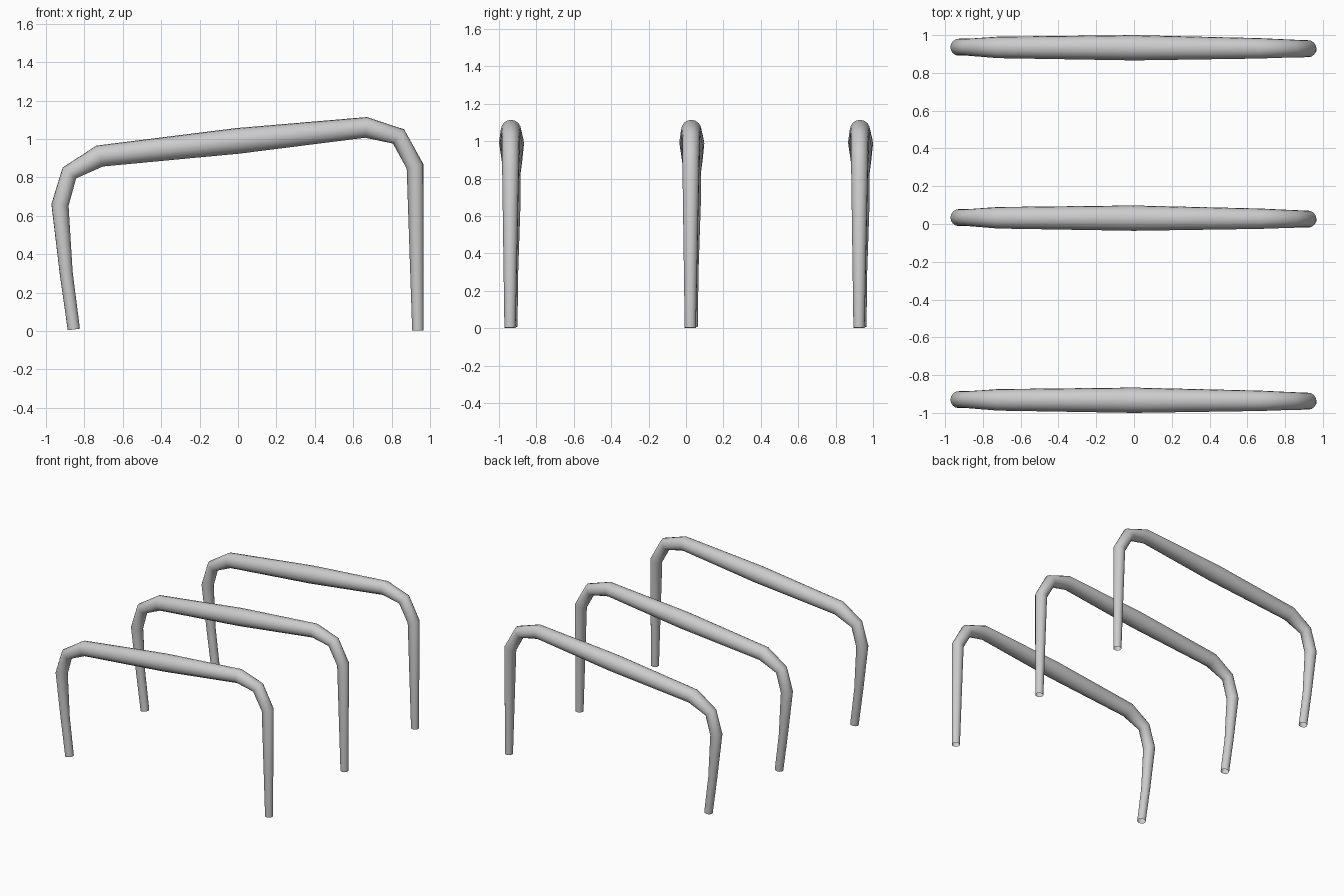
import bpy

if "Cube" in bpy.data.objects:
    bpy.data.objects.remove(bpy.data.objects["Cube"])

# Centre line of one hoop: (x, y offset, z, tube radius)
PATH = [
    (-0.855, 0.000, 0.008, 0.032),
    (-0.895, 0.002, 0.305, 0.034),
    (-0.927, 0.003, 0.656, 0.045),
    (-0.878, 0.003, 0.823, 0.045),
    (-0.720, 0.002, 0.911, 0.057),
    (0.000, 0.000, 0.990, 0.067),
    (0.667, -0.003, 1.060, 0.054),
    (0.836, -0.004, 1.013, 0.047),
    (0.922, -0.005, 0.857, 0.045),
    (0.937, -0.008, 0.002, 0.030),
]


def hoop(name, y):
    """Tapered open tube swept along the hoop path."""
    curve = bpy.data.curves.new(name, 'CURVE')
    curve.dimensions = '3D'
    curve.bevel_depth = 1.0
    curve.bevel_resolution = 6
    curve.use_fill_caps = False
    spline = curve.splines.new('POLY')
    spline.points.add(len(PATH) - 1)
    for p, (px, py, pz, r) in zip(spline.points, PATH):
        p.co = (px, y + py, pz, 1)
        p.radius = r
    spline.use_smooth = True
    obj = bpy.data.objects.new(name, curve)
    bpy.context.collection.objects.link(obj)
    bpy.ops.object.select_all(action='DESELECT')
    obj.select_set(True)
    bpy.context.view_layer.objects.active = obj
    bpy.ops.object.convert(target='MESH')
    bpy.ops.object.shade_smooth()


# Three hoops from front to back
for name, y in (("front_hoop", -0.933), ("middle_hoop", 0.031), ("back_hoop", 0.933)):
    hoop(name, y)
